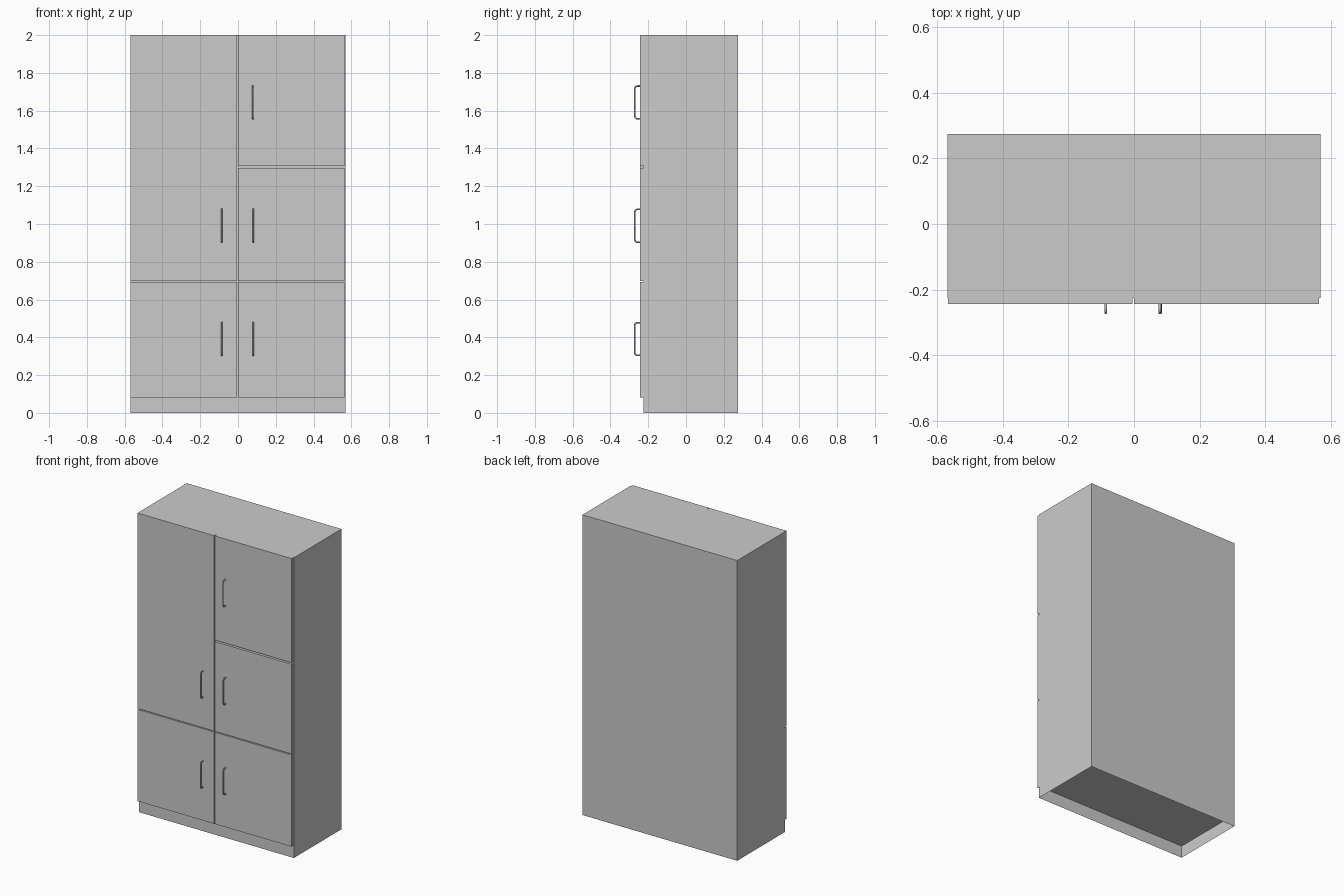
import bpy, bmesh, math
from mathutils import Vector

if "Cube" in bpy.data.objects:
    bpy.data.objects.remove(bpy.data.objects["Cube"])

HALF_W = 0.57          # cabinet half width
BACK, FRAME, DOOR = 0.275, -0.226, -0.244   # back, carcass front, door front
BASE, SPLIT, TOP = 0.081, 0.695, 2.0


def add_box(name, x0, x1, y0, y1, z0, z1, open_bottom=False):
    bm = bmesh.new()
    bmesh.ops.create_cube(bm, size=1)
    for v in bm.verts:
        v.co = ((x0, x1)[v.co.x > 0], (y0, y1)[v.co.y > 0], (z0, z1)[v.co.z > 0])
    if open_bottom:
        bm.normal_update()
        low = [f for f in bm.faces if f.normal.z < -0.9]
        bmesh.ops.delete(bm, geom=low, context='FACES_ONLY')
    me = bpy.data.meshes.new(name)
    bm.to_mesh(me)
    bm.free()
    ob = bpy.data.objects.new(name, me)
    bpy.context.collection.objects.link(ob)
    return ob


def add_handle(name, x, z0, z1, r=0.0042, bend=0.014):
    # C-shaped bar with rounded corners, swept as a round tube
    y = -0.275 + r
    z0, z1 = z0 + r, z1 - r
    pts = [Vector((x, DOOR, z0))]
    for zc, start in ((z0 + bend, 270), (z1 - bend, 180)):
        for i in range(6):
            a = math.radians(start - 90 * i / 5)
            pts.append(Vector((x, y + bend + bend * math.cos(a), zc + bend * math.sin(a))))
    pts.append(Vector((x, DOOR, z1)))
    cu = bpy.data.curves.new(name, 'CURVE')
    cu.dimensions = '3D'
    cu.bevel_depth = r
    cu.bevel_resolution = 2
    cu.use_fill_caps = True
    sp = cu.splines.new('POLY')
    sp.points.add(len(pts) - 1)
    for p, co in zip(sp.points, pts):
        p.co = (*co, 1)
    ob = bpy.data.objects.new(name, cu)
    bpy.context.collection.objects.link(ob)


# Carcass: lower unit is open underneath, with a raised floor panel
add_box("lower_carcass", -HALF_W, HALF_W, FRAME, BACK, 0, SPLIT, open_bottom=True)
add_box("upper_carcass", -HALF_W, HALF_W, FRAME, BACK, SPLIT, TOP)
add_box("floor_panel", -HALF_W + 0.001, HALF_W - 0.001, FRAME + 0.001, BACK - 0.001,
        BASE, BASE + 0.016)

# Doors: name, x range, z range, handle x, handle z range
LEFT, RIGHT = (-0.568, -0.0045), (0.0005, 0.565)
doors = [
    ("lower_left", LEFT, (BASE, 0.692), -0.086, (0.30, 0.482)),
    ("upper_left", LEFT, (0.698, TOP), -0.086, (0.90, 1.082)),
    ("lower_right", RIGHT, (BASE, 0.692), 0.081, (0.30, 0.482)),
    ("middle_right", RIGHT, (0.698, 1.296), 0.081, (0.90, 1.082)),
    ("upper_right", RIGHT, (1.306, TOP), 0.079, (1.553, 1.735)),
]
for name, (x0, x1), (z0, z1), hx, (h0, h1) in doors:
    add_box(name + "_door", x0, x1, DOOR, FRAME, z0, z1)
    add_handle(name + "_handle", hx, h0, h1)
